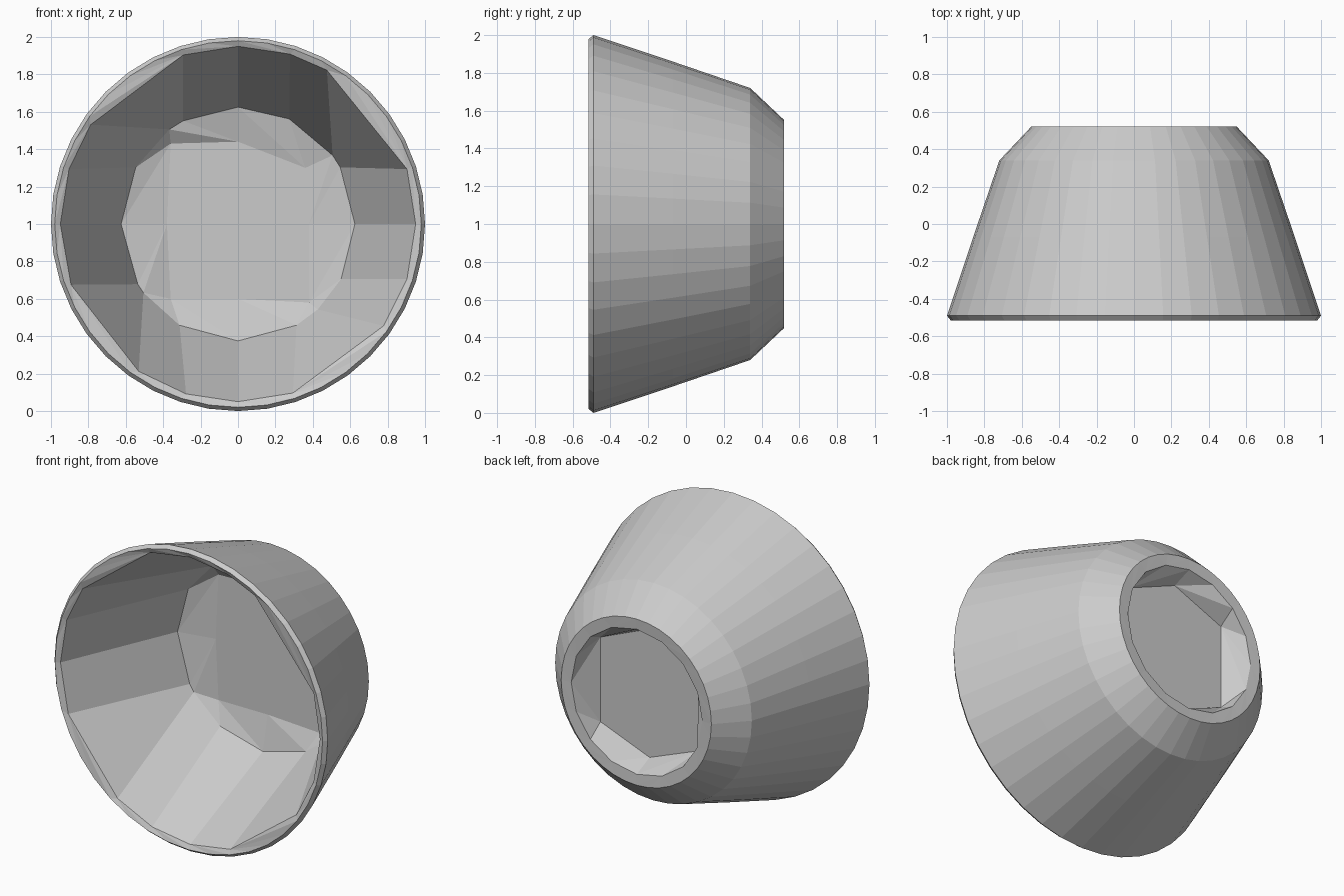
import bpy, bmesh
from math import sin, cos, radians, atan2, degrees

if "Cube" in bpy.data.objects:
    bpy.data.objects.remove(bpy.data.objects["Cube"])

CZ = 1.0  # axis height


def new_ring(bm, angles, r, y):
    """Ring of (angle, vertex) pairs around the y axis."""
    return [(a, bm.verts.new((r * cos(radians(a)), y, CZ + r * sin(radians(a)))))
            for a in angles]


def point_ring(bm, pts, y):
    """Ring from explicit (x, z offset) points, sorted by angle."""
    ring = [(degrees(atan2(z, x)) % 360, bm.verts.new((x, y, CZ + z))) for x, z in pts]
    return sorted(ring, key=lambda p: p[0])


def quads(bm, a, b):
    """Join rings of equal count, one slat per side."""
    n = len(a)
    for i in range(n):
        j = (i + 1) % n
        bm.faces.new((a[i][1], a[j][1], b[j][1], b[i][1]))


def stitch(bm, a, b):
    """Join rings of different counts with triangles, walking by angle."""
    i = j = 0
    na, nb = len(a), len(b)
    ang = lambda r, k: r[k % len(r)][0] + 360 * (k // len(r))
    while i < na or j < nb:
        if j >= nb or (i < na and ang(a, i + 1) <= ang(b, j + 1)):
            bm.faces.new((a[i % na][1], a[(i + 1) % na][1], b[j % nb][1]))
            i += 1
        else:
            bm.faces.new((a[i % na][1], b[(j + 1) % nb][1], b[j % nb][1]))
            j += 1


bm = bmesh.new()

# Outer wall, rim and chamfered foot: (radius, y)
even = [i * 9 for i in range(40)]
outer = [new_ring(bm, even, r, y) for r, y in
         ((0.98, -0.515), (1.0, -0.49), (0.86, -0.07), (0.72, 0.34), (0.55, 0.52))]
for a, b in zip(outer, outer[1:]):
    quads(bm, a, b)

# Broad flat slats inside, running straight front to back
rim_angles = [0, 18, 60, 73, 90, 108, 146, 162, 180, 200, 236, 253, 270, 288, 325, 342]
base_angles = [0, 29, 36, 64, 90, 118, 126, 151, 180, 211, 216, 240, 270, 300, 313, 332]
lip = new_ring(bm, rim_angles, 0.95, -0.50)
base = new_ring(bm, base_angles, 0.625, 0.26)
stitch(bm, outer[0], lip)
quads(bm, lip, base)

# Inner floor with its boxy middle panel
floor = point_ring(bm, [(0.36, 0.30), (0, 0.44), (-0.36, 0.43), (-0.38, 0),
                        (-0.36, -0.40), (0, -0.40), (0.38, -0.42), (0.38, 0)], 0.31)
stitch(bm, base, floor)
bm.faces.new([v for a, v in floor])

# Recess under the foot
foot_in = new_ring(bm, [i * 22.5 for i in range(16)], 0.48, 0.515)
recess = point_ring(bm, [(0.36, 0.28), (0, 0.43), (-0.36, 0.28),
                         (-0.36, -0.28), (0, -0.42), (0.36, -0.28)], 0.38)
stitch(bm, outer[-1], foot_in)
stitch(bm, foot_in, recess)
bm.faces.new([v for a, v in recess])

bmesh.ops.recalc_face_normals(bm, faces=bm.faces)
mesh = bpy.data.meshes.new("cup_shell")
bm.to_mesh(mesh)
bm.free()
cup = bpy.data.objects.new("cup_shell", mesh)
bpy.context.collection.objects.link(cup)
